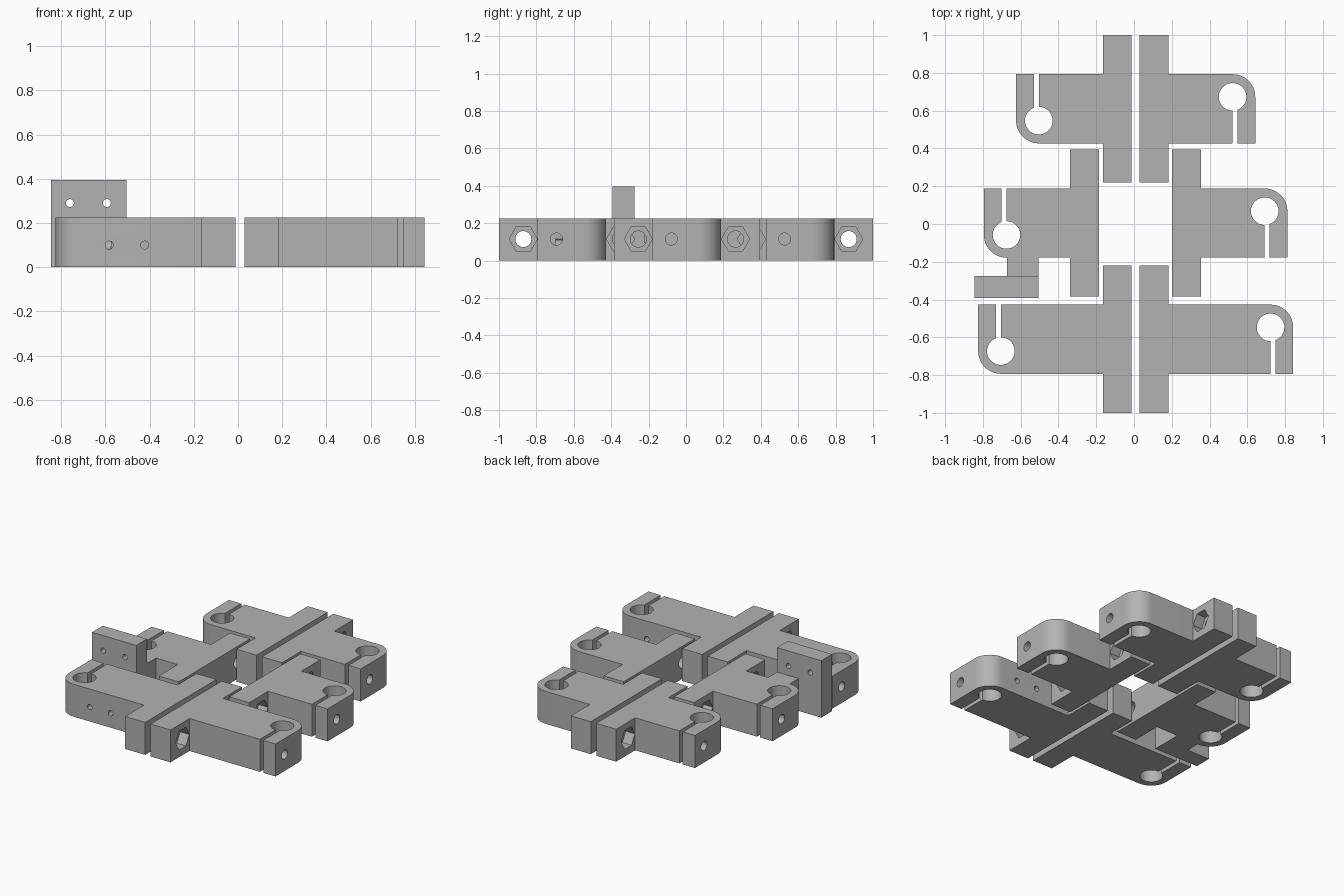
import bpy, bmesh, math
from mathutils import Matrix, Vector

if "Cube" in bpy.data.objects:
    bpy.data.objects.remove(bpy.data.objects["Cube"], do_unlink=True)

grey = bpy.data.materials.new("plain grey")
grey.use_nodes = True
COLOUR = (0.45, 0.45, 0.45, 1)
grey.diffuse_color = COLOUR
grey.node_tree.nodes["Principled BSDF"].inputs["Base Color"].default_value = COLOUR

HEIGHT = 0.225
FLANGE_W, FLANGE_HALF = 0.153, 0.39
BODY_HALF, CORNER_R = 0.183, 0.12
CLAMP_R, SLIT_W = 0.073, 0.026
MID_Z = 0.115


def arc(cx, cy, r, start, end, steps):
    angles = [math.radians(start + (end - start) * i / steps) for i in range(steps + 1)]
    return [(cx + r * math.cos(a), cy + r * math.sin(a)) for a in angles]


def prism(bm, points, depth, axis="Z", at=(0, 0, 0)):
    """Extrude a closed outline along an axis, starting at a point."""
    order = {"X": "YZX", "Y": "ZXY", "Z": "XYZ"}[axis]
    u, v, w = [Vector([float(c == n) for n in "XYZ"]) for c in order]
    base = Vector(at)
    low = [bm.verts.new(base + u * p + v * q) for p, q in points]
    high = [bm.verts.new(k.co + w * depth) for k in low]
    faces = [bm.faces.new(low[::-1]), bm.faces.new(high)]
    n = len(low)
    for i in range(n):
        j = (i + 1) % n
        faces.append(bm.faces.new((low[i], low[j], high[j], high[i])))
    bmesh.ops.recalc_face_normals(bm, faces=faces)


def bore(bm, r, depth, axis, at, sides=32):
    prism(bm, arc(0, 0, r, 0, 360, sides)[:-1], depth, axis, at)


def make_object(name, bm):
    mesh = bpy.data.meshes.new(name)
    bm.to_mesh(mesh)
    bm.free()
    mesh.materials.append(grey)
    obj = bpy.data.objects.new(name, mesh)
    bpy.context.collection.objects.link(obj)
    return obj


def finish(obj, cutter_bm):
    """Cut the holes, then smooth only the curved walls."""
    if cutter_bm:
        cutter = make_object(obj.name + "_cutter", cutter_bm)
        cutter.hide_render = True
        mod = obj.modifiers.new("holes", "BOOLEAN")
        mod.operation, mod.solver, mod.object = "DIFFERENCE", "EXACT", cutter
        mod.use_self = True
    bpy.ops.object.select_all(action="DESELECT")
    obj.select_set(True)
    bpy.context.view_layer.objects.active = obj
    if cutter_bm:
        bpy.ops.object.modifier_apply(modifier="holes")
        bpy.data.objects.remove(cutter, do_unlink=True)
    bpy.ops.object.shade_smooth_by_angle(angle=math.radians(30))


def bracket(name, x, y, length, turned, side_holes):
    # T-shaped outline with a slotted clamp ring at the end
    hx, hy = length - CORNER_R, BODY_HALF - CORNER_R
    slit_end = -math.degrees(math.acos(SLIT_W / CLAMP_R))
    outline = [(0, -FLANGE_HALF), (FLANGE_W, -FLANGE_HALF), (FLANGE_W, -BODY_HALF), (hx, -BODY_HALF)]
    outline += arc(hx, hy, CLAMP_R, -90, slit_end - 360, 40)
    outline += [(hx + SLIT_W, -BODY_HALF), (length, -BODY_HALF)]
    outline += arc(hx, hy, CORNER_R, 0, 90, 14)
    outline += [(FLANGE_W, BODY_HALF), (FLANGE_W, FLANGE_HALF), (0, FLANGE_HALF)]
    body = bmesh.new()
    prism(body, outline, HEIGHT)

    # Bolt holes with hexagonal nut recesses in the flange
    cut = bmesh.new()
    for by in (-0.26, 0.26):
        bore(cut, 0.043, 0.3, "X", (-0.1, by, MID_Z))
        bore(cut, 0.075, 0.2, "X", (FLANGE_W - 0.07, by, MID_Z), 6)
    # Clamp screw across the slit
    bore(cut, 0.032, 0.35, "X", (length - 0.25, -0.083, MID_Z))
    # Small mounting holes in the long side
    if side_holes:
        for sx in (0.41, 0.57):
            bore(cut, 0.018, 0.35, "Y", (sx, BODY_HALF - 0.27, 0.1), 24)

    place = Matrix.Translation((x, y, 0)) @ Matrix.Rotation(math.pi if turned else 0, 4, "Z")
    for bm in (body, cut):
        bm.transform(place)
    finish(make_object(name, body), cut)


def rect(x0, x1, y0, y1):
    return [(x0, y0), (x1, y0), (x1, y1), (x0, y1)]


# Three facing pairs of clamp brackets
for row, y, left_x, right_x, length, holes in (
    ("back", 0.61, 0.03, -0.012, 0.612, False),
    ("middle", 0.005, 0.202, -0.185, 0.61, False),
    ("front", -0.61, 0.03, -0.012, 0.813, True),
):
    bracket(row + "_left_bracket", left_x, y, length, False, holes)
    bracket(row + "_right_bracket", right_x, y, length, True, holes)

# Spacer and upright mounting plate on the middle right bracket
spacer = bmesh.new()
prism(spacer, rect(-0.672, -0.505, -0.275, -0.178), HEIGHT)
finish(make_object("plate_spacer", spacer), None)

plate = bmesh.new()
prism(plate, rect(-0.845, -0.505, -0.393, -0.275), 0.395)
plate_holes = bmesh.new()
for px in (-0.76, -0.593):
    bore(plate_holes, 0.018, 0.3, "Y", (px, -0.5, 0.29), 24)
finish(make_object("mounting_plate", plate), plate_holes)
